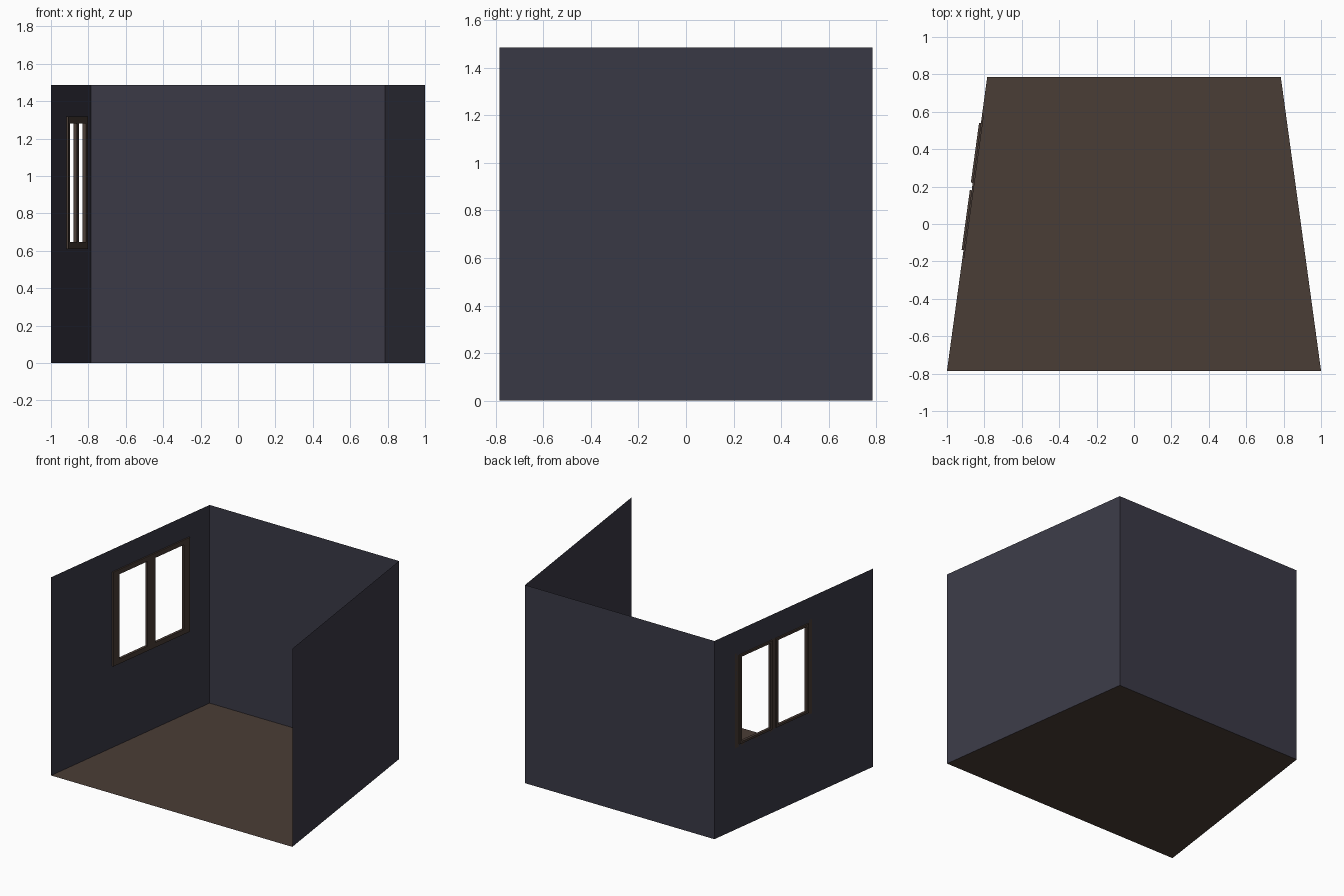
import bpy, bmesh
from mathutils import Vector

if "Cube" in bpy.data.objects:
    bpy.data.objects.remove(bpy.data.objects["Cube"])

H = 1.485            # wall height
D = 0.785            # half depth, also half width at the back
SLOPE = (1 - D) / (2 * D)
N = Vector((1, -SLOPE, 0)).normalized()   # inward normal of left wall


def material(name, rgb):
    m = bpy.data.materials.new(name)
    m.diffuse_color = (*rgb, 1)
    m.use_nodes = True
    m.node_tree.nodes["Principled BSDF"].inputs["Base Color"].default_value = m.diffuse_color
    return m


WALL = material("slate_grey", (0.043, 0.042, 0.062))
BROWN = material("dark_brown", (0.068, 0.047, 0.037))


def finish(name, bm, mat):
    bmesh.ops.remove_doubles(bm, verts=bm.verts, dist=1e-5)
    me = bpy.data.meshes.new(name)
    bm.to_mesh(me)
    bm.free()
    me.materials.append(mat)
    ob = bpy.data.objects.new(name, me)
    bpy.context.collection.objects.link(ob)


def face(bm, pts):
    bm.faces.new([bm.verts.new(p) for p in pts])


def sheet(name, pts, mat):
    bm = bmesh.new()
    face(bm, pts)
    finish(name, bm, mat)


def on_wall(y, z, off=0.0):
    """Point on the left wall at depth y, moved inward by off."""
    return Vector((-D - SLOPE * (D - y), y, z)) + N * off


def bars(name, rects, o0, o1):
    """Boxes on the left wall, each from (y0, y1, z0, z1)."""
    bm = bmesh.new()
    for y0, y1, z0, z1 in rects:
        part = bmesh.ops.create_cube(bm, size=1)["verts"]
        for v in part:
            v.co = on_wall(y1 if v.co.y > 0 else y0,
                           z1 if v.co.z > 0 else z0,
                           o1 if v.co.x > 0 else o0)
    bmesh.ops.recalc_face_normals(bm, faces=bm.faces)
    me = bpy.data.meshes.new(name)
    bm.to_mesh(me)
    bm.free()
    me.materials.append(BROWN)
    bpy.context.collection.objects.link(bpy.data.objects.new(name, me))


def ring(y0, y1, z0, z1, wy, wz):
    return [(y0, y0 + wy, z0, z1), (y1 - wy, y1, z0, z1),
            (y0 + wy, y1 - wy, z0, z0 + wz), (y0 + wy, y1 - wy, z1 - wz, z1)]


# floor, back wall and right wall
sheet("floor", [(-1, -D, 0), (1, -D, 0), (D, D, 0), (-D, D, 0)], BROWN)
sheet("back_wall", [(-D, D, 0), (D, D, 0), (D, D, H), (-D, D, H)], WALL)
sheet("right_wall", [(1, -D, 0), (1, -D, H), (D, D, H), (D, D, 0)], WALL)

# left wall with a window opening
bm = bmesh.new()
ys, zs = (-D, -0.165, 0.565, D), (0, 0.625, 1.3, H)
for i in range(3):
    for j in range(3):
        if (i, j) != (1, 1):
            face(bm, [on_wall(ys[i], zs[j]), on_wall(ys[i + 1], zs[j]),
                      on_wall(ys[i + 1], zs[j + 1]), on_wall(ys[i], zs[j + 1])])
finish("left_wall", bm, WALL)

# window casing with centre post, then two sashes
bars("window_casing", ring(-0.18, 0.58, 0.61, 1.317, 0.04, 0.02)
     + [(0.18, 0.22, 0.63, 1.297)], 0, 0.01)
for name, y in (("front_sash", -0.14), ("back_sash", 0.22)):
    bars(name, ring(y, y + 0.32, 0.63, 1.297, 0.02, 0.016), -0.01, 0.01)
